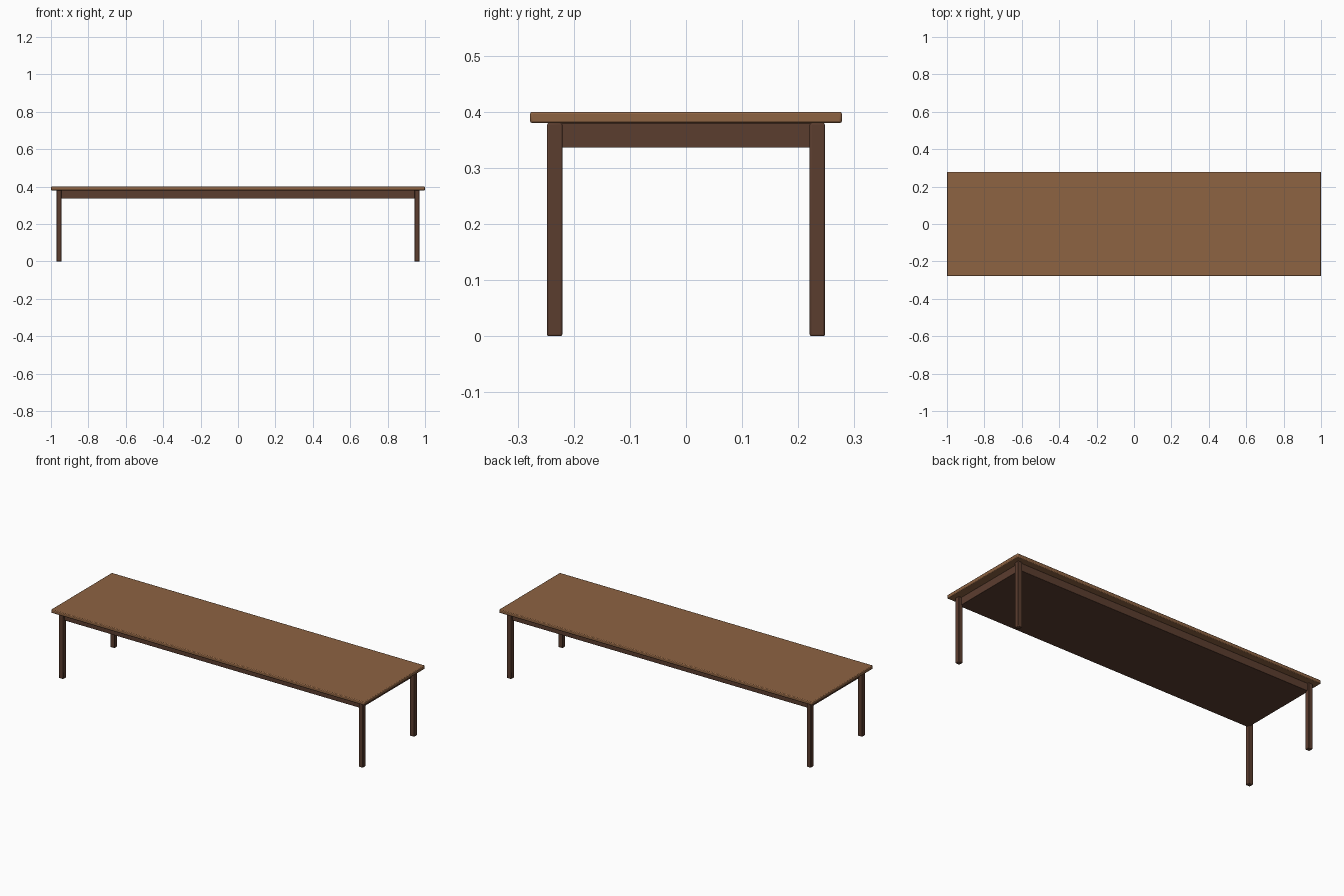
import bpy
import math

cube = bpy.data.objects.get("Cube")
if cube:
    bpy.data.objects.remove(cube, do_unlink=True)


def material(name, rgb):
    mat = bpy.data.materials.new(name)
    mat.use_nodes = True
    mat.diffuse_color = (*rgb, 1)
    mat.node_tree.nodes["Principled BSDF"].inputs["Base Color"].default_value = (*rgb, 1)
    return mat


def box(name, size, center, mat, bevel):
    """Box with softly rounded edges."""
    bpy.ops.mesh.primitive_cube_add(size=1, location=center)
    obj = bpy.context.object
    obj.name = name
    obj.scale = size
    bpy.ops.object.transform_apply(location=False, rotation=False, scale=True)
    obj.data.materials.append(mat)
    mod = obj.modifiers.new("rounded_edges", 'BEVEL')
    mod.width = bevel
    mod.segments = 2
    bpy.ops.object.shade_smooth_by_angle(angle=math.radians(30))
    return obj


top_wood = material("warm brown wood", (0.270, 0.125, 0.055))
dark_wood = material("dark brown wood", (0.105, 0.047, 0.028))

TOP_Z, UNDER_Z, APRON_Z = 0.40, 0.38, 0.336
LEG_X, LEG_Y, LEG_W = 0.957, 0.234, 0.027

# Table top
box("table_top", (2.0, 0.556, TOP_Z - UNDER_Z), (0, 0, (TOP_Z + UNDER_Z) / 2), top_wood, 0.004)

# Solid apron block, set slightly behind the outer leg faces
box("apron", (1.904, 0.474, UNDER_Z - APRON_Z), (0, 0, (UNDER_Z + APRON_Z) / 2), dark_wood, 0.001)

# Four square legs
for x_name, sx in (("left", 1), ("right", -1)):
    for y_name, sy in (("front", -1), ("back", 1)):
        box(f"{y_name}_{x_name}_leg", (LEG_W, LEG_W, UNDER_Z),
            (sx * LEG_X, sy * LEG_Y, UNDER_Z / 2), dark_wood, 0.003)
